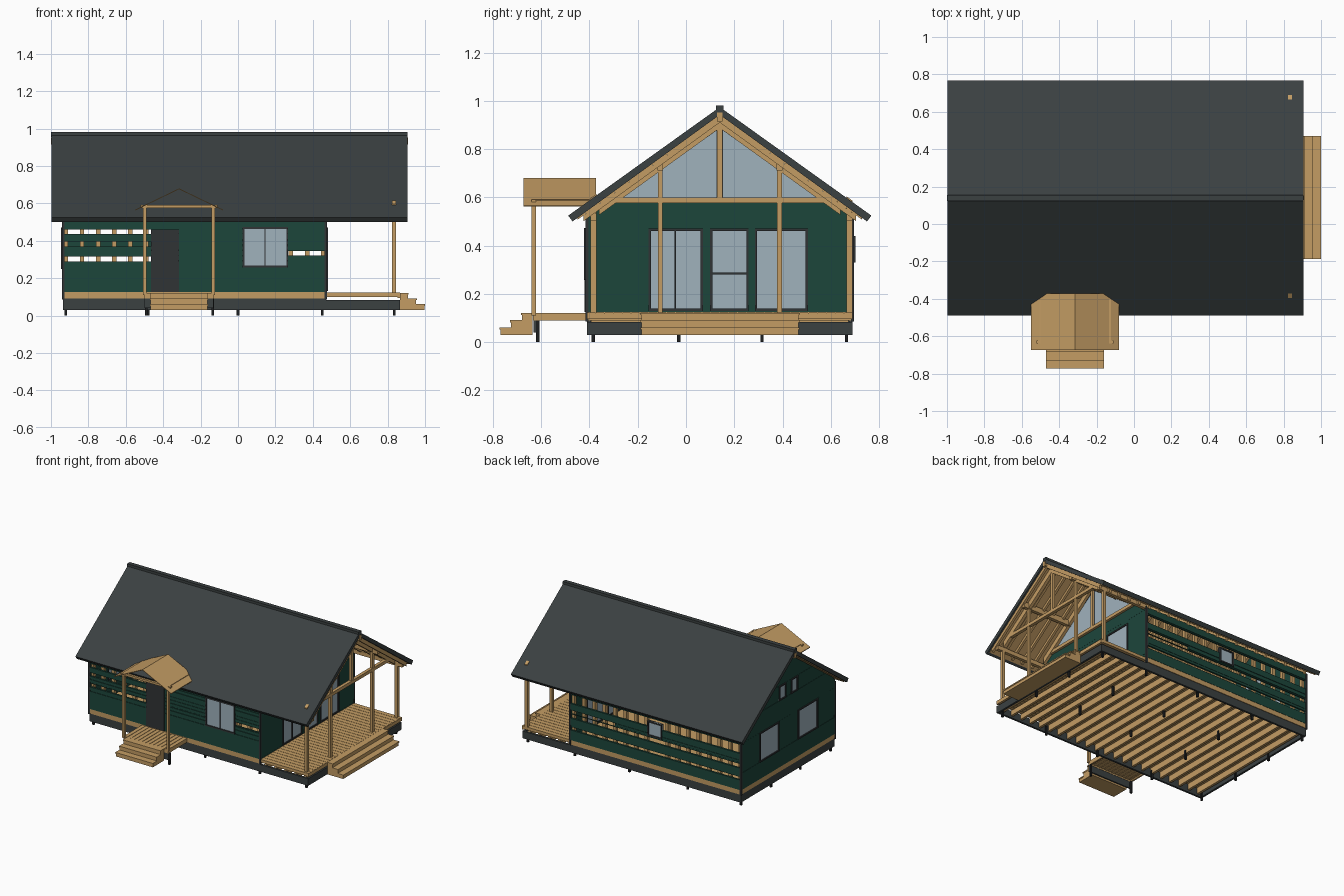
import bpy, bmesh

cube = bpy.data.objects.get("Cube")
if cube:
    bpy.data.objects.remove(cube, do_unlink=True)


def material(name, r, g, b):
    m = bpy.data.materials.new(name)
    m.use_nodes = True
    m.diffuse_color = (r, g, b, 1)
    m.node_tree.nodes["Principled BSDF"].inputs["Base Color"].default_value = (r, g, b, 1)
    return m


WOOD = material("wood", .55, .335, .127)
GREEN = material("green siding", .012, .061, .044)
ROOF = material("roof grey", .043, .052, .053)
DARK = material("dark trim", .03, .034, .036)
GLASS = material("glass", .35, .445, .505)
PILE = material("pile black", .012, .013, .014)


class Part:
    """Collects boxes and prisms into one named object."""

    def __init__(self, name, mat):
        self.name, self.mat, self.bm = name, mat, bmesh.new()

    def prism(self, pts, axis, lo, hi):
        # extrudes a polygon; the two coordinates are those left after axis
        def place(p, d):
            c = list(p)
            c.insert("xyz".index(axis), d)
            return self.bm.verts.new(c)
        a = [place(p, lo) for p in pts]
        b = [place(p, hi) for p in pts]
        self.bm.faces.new(a)
        self.bm.faces.new(b[::-1])
        for i in range(len(pts)):
            j = (i + 1) % len(pts)
            self.bm.faces.new((a[i], b[i], b[j], a[j]))

    def box(self, x0, x1, y0, y1, z0, z1):
        self.prism([(x0, y0), (x1, y0), (x1, y1), (x0, y1)], "z", z0, z1)

    def panel(self, axis, u0, u1, z0, z1, d0, d1):
        self.prism([(u0, z0), (u1, z0), (u1, z1), (u0, z1)], axis, d0, d1)

    def bar(self, p, q, depth, axis, lo, hi):
        # sloping bar whose upper edge runs from p to q
        self.prism([p, q, (q[0], q[1] - depth), (p[0], p[1] - depth)], axis, lo, hi)

    def done(self):
        bmesh.ops.recalc_face_normals(self.bm, faces=self.bm.faces[:])
        me = bpy.data.meshes.new(self.name)
        self.bm.to_mesh(me)
        self.bm.free()
        me.materials.append(self.mat)
        ob = bpy.data.objects.new(self.name, me)
        bpy.context.collection.objects.link(ob)


# Main layout
L, R, E = -.935, .47, .865          # left wall, glazed wall, deck edge
F, B, MID = -.41, .69, .14          # front, back, ridge line
FLOOR, EAVE, SLOPE = .125, .515, .716


def roof_z(y, drop=0):
    return .974 - drop - SLOPE * abs(y - MID)


def steps(a, b, n):
    return [a + (b - a) * i / (n - 1) for i in range(n)]


# Piles, skirt, joists and floor
piles = Part("piles", PILE)
for x in (-.92, -.48, 0, .45, .835):
    for y in (-.385, -.03, .315, .665):
        piles.box(x - .007, x + .007, y - .007, y + .007, 0, .07)
for x in (-.49, -.135):
    piles.box(x - .007, x + .007, -.622, -.608, 0, .09)
piles.done()

skirt = Part("skirt", ROOF)
for y in (F, B - .015):
    skirt.box(L, R, y, y + .015, .03, .09)
    skirt.box(R, E, y, y + .015, .03, .083)
skirt.box(L, L + .015, F, B, .03, .09)
skirt.box(E - .015, E, F, B, .03, .083)
skirt.box(-.5, -.13, -.632, -.622, .04, .09)
skirt.done()

joists = Part("floor_joists", WOOD)
for x in steps(L + .04, E - .04, 22):
    joists.box(x - .009, x + .009, F + .016, B - .016, .045, .083 if x > R else .09)
joists.done()

floor = Part("house_floor", WOOD)
floor.box(L - .004, R + .004, F - .004, B + .004, .09, FLOOR)
floor.done()

deck = Part("deck_boards", WOOD)
for y in steps(F, B - .034, 30):
    deck.box(R, E, y, y + .034, .1, FLOOR - .003)
deck.box(E - .012, E + .003, F, B, .095, FLOOR - .004)
for x in steps(-.5, -.158, 12):
    deck.box(x, x + .028, -.635, F, .1, .12)
deck.box(-.5, -.13, -.635, -.62, .09, .119)
for x in (-.5, -.142):
    deck.box(x, x + .012, -.63, F, .09, .119)
deck.done()


# Stairs: stepped profile running outward
def stairs(name, axis, start, end, lo, hi):
    s = Part(name, WOOD)
    w = (end - start) / 3
    pts = [(start, .03)]
    for i in (2, 1, 0):
        pts += [(start + w * (i + 1), .12 - .03 * (i + 1)), (start + w * (i + 1), .12 - .03 * i)]
    s.prism(pts + [(start, .12)], axis, lo, hi)
    for i in range(3):      # tread lips
        a, b = sorted((start + w * i, start + w * (i + 1) + .004 * (1 if w > 0 else -1)))
        s.panel(axis, a, b, .112 - .03 * i, .121 - .03 * i, lo - .003, hi + .003)
    s.done()


stairs("deck_stairs", "y", E, .996, -.185, .467)
stairs("porch_stairs", "x", -.636, -.769, -.467, -.163)

# Openings as (u0, u1, z0, z1); gaps are missing siding boards
front_windows = [(.025, .268, .257, .473)]
back_windows = [(-.29, -.17, .33, .44)]
left_windows = [(.25, .48, .25, .47), (-.205, .03, .25, .47), (.17, .25, .62, .73), (.03, .11, .62, .73)]
right_windows = [(-.155, .07, .13, .47), (.1, .26, .13, .47), (.285, .505, .13, .47)]
door = (-.465, -.315, FLOOR, .46)
front_gaps = [(L, door[0], z, z + .025) for z in (.29, .37, .435)] + [(.268, R, .32, .345)]
back_gaps = [(L, R, .2, .222), (L, R, .288, .317), (.1, R, .319, .346), (L, R, .397, .46)]


def wall(name, axis, u0, u1, top, d, out, holes, gable=False):
    """Lapped boards, split around every hole."""
    w = Part(name, GREEN)
    rows = [FLOOR + .0285 * i for i in range(int((top - FLOOR) / .0285) + 1)] + [top]
    cuts = sorted(set(rows + [v for h in holes for v in h[2:]]))

    def end(z, u):
        half = (.93 - z) / SLOPE
        return min(max(u, MID - half), MID + half) if gable else u
    for z0, z1 in zip(cuts, cuts[1:]):
        if z1 - z0 < .001:
            continue
        spans, at = [], u0
        for h in sorted(h for h in holes if h[2] < z1 - .0001 and h[3] > z0 + .0001):
            if h[0] > at:
                spans.append((at, h[0]))
            at = max(at, h[1])
        if at < u1:
            spans.append((at, u1))
        # the lower edge of each board stands proud of the one below
        row = max(r for r in rows if r <= z0 + .0001)
        face = d + out * .006 * (1 - (z0 - row) / .0285)
        for a, b in spans:
            w.prism([(end(z0, a), z0), (end(z0, b), z0), (end(z1, b), z1), (end(z1, a), z1)],
                    axis, *sorted((d - out * .008, face)))
    w.done()


wall("front_wall", "y", L, R, EAVE, F, -1, front_windows + [door] + front_gaps)
wall("back_wall", "y", L, R, EAVE, B, 1, back_windows + back_gaps)
wall("left_gable_wall", "x", F, B, .91, L, -1, left_windows, True)
wall("right_gable_wall", "x", F, B, .58, R, 1, right_windows, True)

# Studs seen through the missing boards
studs = Part("wall_studs", WOOD)
for y in (F + .009, B - .034):
    for x in steps(L + .015, R - .015, 17):
        if y < 0 and (door[0] < x < door[1] or .03 < x < .26) or y > 0 and -.28 < x < -.18:
            continue
        studs.box(x - .012, x + .012, y, y + .025, FLOOR, EAVE)
studs.done()


# Windows: dark frame, pane and optional mullions
def windows(name, axis, d, out, items, mullions=()):
    frame, pane = Part(name + "_frames", DARK), Part(name + "_panes", GLASS)
    f0, f1 = sorted((d - out * .01, d + out * .012))
    for a, b, z0, z1 in items:
        pane.panel(axis, a, b, z0, z1, *sorted((d - out * .004, d + out * .005)))
        for u in (a, b - .01):
            frame.panel(axis, u, u + .01, z0, z1, f0, f1)
        for z in (z0, z1 - .01):
            frame.panel(axis, a, b, z, z + .01, f0, f1)
    for m in mullions:
        frame.panel(axis, *m, f0, f1)
    frame.done()
    pane.done()


windows("front_window", "y", F, -1, front_windows, [(.142, .148, .26, .47)])
windows("back_window", "y", B, 1, back_windows)
windows("left_windows", "x", L, -1, left_windows)
windows("right_windows", "x", R, 1, right_windows, [(-.048, -.042, .135, .465), (.1, .26, .28, .288)])

front_door = Part("front_door", DARK)
front_door.panel("y", *door, F - .01, F + .008)
front_door.done()

trim = Part("corner_trim", DARK)
for x in (L, R):
    for y in (F, B):
        trim.box(x - .007, x + .007, y - .007, y + .007, .085, EAVE)
trim.done()

# Glazed gable above the tie beam
gable = Part("gable_glass", GLASS)
frame = Part("gable_glass_frame", DARK)
for s in (-1, 1):
    side = lambda t: MID + s * t
    gable.prism([(side(.01), .6), (side(.41), .6), (side(.01), .885)], "x", R - .005, R + .005)
    frame.bar((side(.01), .891), (side(.42), .6), .012, "x", R - .008, R + .01)
    frame.panel("x", *sorted((side(.003), side(.014))), .6, .885, R - .008, R + .01)
gable.done()
frame.done()

# Roof slabs, wood lining, rafters and ridge
roof, lining, rafters = Part("roof", ROOF), Part("roof_lining", WOOD), Part("rafters", WOOD)
for s in (-1, 1):
    tip = MID + s * .628
    low = MID + s * .61
    roof.prism([(MID, .974), (tip, roof_z(tip)), (low, .5), (MID, .942)], "x", -.998, .905)
    end = MID + s * .59
    lining.bar((MID, .942), (end, .515), .008, "x", -.985, .893)
    for x in steps(L + .02, .885, 22):
        rafters.bar((MID, .934), (MID + s * .565, .525), .024, "x", x - .009, x + .009)
    # heavier gable rafters
    for x in (R + .015, .835):
        rafters.bar((MID, .932), (MID + s * .5, .572), .045, "x", x - .012, x + .012)
roof.box(-1, .907, MID - .016, MID + .016, .955, .981)
for part in (roof, lining, rafters):
    part.done()

# Timber frame over the deck; the outer posts just pierce the roof
frame = Part("deck_timber_frame", WOOD)
for y in (-.383, .678):
    top = [(v, roof_z(v) + .006) for v in (y + .012, y - .012)]
    frame.prism([(y - .012, .115), (y + .012, .115)] + top, "x", .824, .846)
    frame.box(R, .885, y - .012, y + .012, .505, .535)
for y in (MID - .247, MID + .247):
    frame.box(.825, .845, y - .01, y + .01, FLOOR - .01, roof_z(y, .04))
    frame.box(R, .885, y - .012, y + .012, roof_z(y, .085), roof_z(y, .045))
for x in (R + .012, .835):
    frame.box(x - .012, x + .012, MID - .5, MID + .5, .576, .6)
    frame.box(x - .01, x + .01, MID - .012, MID + .012, .59, .93)
frame.box(-1, .91, MID - .012, MID + .012, .915, .951)
frame.done()

# Porch posts and small gabled canopy
canopy = Part("porch_canopy", WOOD)
cx = -.315
for s in (-1, 1):
    canopy.bar((cx, .68), (cx + s * .236, .566), .005, "y", -.674, -.372)
    px = cx + s * .183
    canopy.box(px - .009, px + .009, -.64, -.622, .11, .585)
    canopy.box(px - .008, px + .008, -.64, -.4, .578, .592)
canopy.box(cx - .205, cx + .205, -.64, -.622, .576, .592)
canopy.done()
